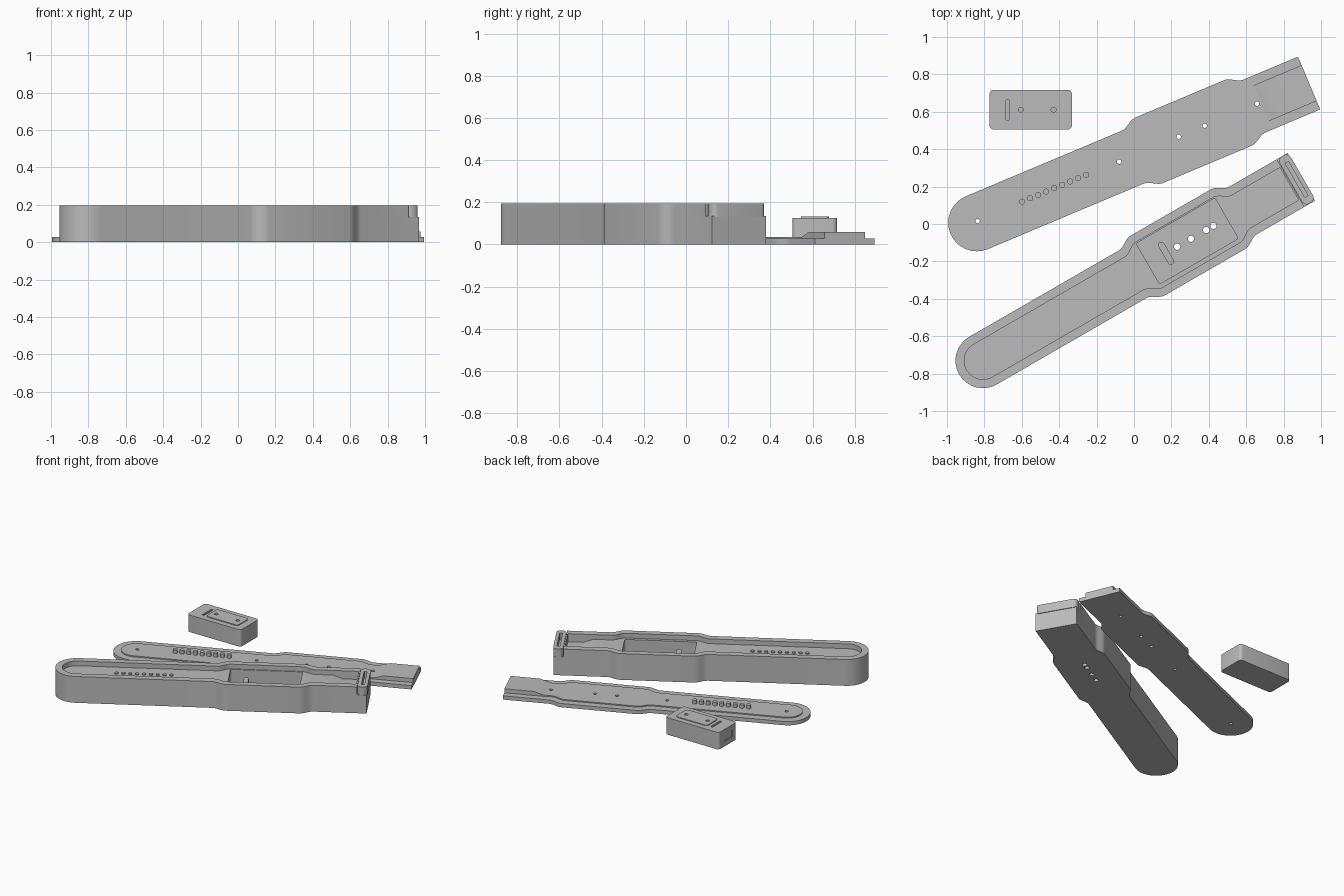
import bpy, bmesh, math
from mathutils import Matrix

if "Cube" in bpy.data.objects:
    bpy.data.objects.remove(bpy.data.objects["Cube"])

grey = bpy.data.materials.new("mould_grey")
grey.diffuse_color = (0.5, 0.5, 0.5, 1)
grey.use_nodes = True
grey.node_tree.nodes["Principled BSDF"].inputs["Base Color"].default_value = grey.diffuse_color


def slab(name, pts, z0, z1):
    """Extrude a closed outline from z0 to z1."""
    bm = bmesh.new()
    face = bm.faces.new([bm.verts.new((x, y, z0)) for x, y in pts])
    ext = bmesh.ops.extrude_face_region(bm, geom=[face])
    for v in ext["geom"]:
        if isinstance(v, bmesh.types.BMVert):
            v.co.z = z1
    bmesh.ops.recalc_face_normals(bm, faces=bm.faces)
    me = bpy.data.meshes.new(name)
    bm.to_mesh(me)
    bm.free()
    me.materials.append(grey)
    ob = bpy.data.objects.new(name, me)
    bpy.context.collection.objects.link(ob)
    return ob


def round_rect(x0, x1, y0, y1, r, n=5):
    pts = []
    for i, (cx, cy) in enumerate([(x1 - r, y1 - r), (x0 + r, y1 - r), (x0 + r, y0 + r), (x1 - r, y0 + r)]):
        for k in range(n + 1):
            a = math.pi / 2 * (i + k / n)
            pts.append((cx + r * math.cos(a), cy + r * math.sin(a)))
    return pts


def circle(x, y, r, n=16):
    return [(x + r * math.cos(2 * math.pi * k / n), y + r * math.sin(2 * math.pi * k / n)) for k in range(n)]


def strap(c, end, w, wb, b0, b1, ramp=0.09, n=6):
    """Strap outline: round start centred at c, bulge from b0 to b1, square end."""
    up = [(c - w * math.cos(a), w * math.sin(a)) for a in [math.pi / 2 * k / 8 for k in range(9)]]
    for start, wa, wz in ((b0, w, wb), (b1 - ramp, wb, w)):
        for k in range(n + 1):
            t = k / n
            up.append((start + ramp * t, wa + (wz - wa) * t * t * (3 - 2 * t)))
    up.append((end, w))
    return up + [(x, -y) for x, y in reversed(up) if y > 1e-6 and x > c - w + 1e-6]


def cut(ob, cutters):
    for c in cutters:
        m = ob.modifiers.new("cut", "BOOLEAN")
        m.operation, m.solver, m.object = "DIFFERENCE", "EXACT", c
        bpy.context.view_layer.objects.active = ob
        bpy.ops.object.modifier_apply(modifier=m.name)
        bpy.data.objects.remove(c)


def ramp_block(name, x0, x1, x2, hw, za, zb, zend):
    """Block whose one horizontal side slopes from za to zb between x0 and x1."""
    ob = slab(name, [(x0, za), (x1, zb), (x2, zb), (x2, zend), (x0, zend)], -hw, hw)
    ob.data.transform(Matrix.Rotation(math.pi / 2, 4, "X"))
    return ob


def place(parts, angle, v):
    """Shift to the strap axis, then turn about the centre."""
    m = Matrix.Rotation(math.radians(angle), 4, "Z") @ Matrix.Translation((0, v, 0))
    for p in parts:
        p.data.transform(m)


# lower mould: body with strap channel, deep pocket, drilled floor
base = slab("mould_base", strap(-1.065, 0.9, 0.147, 0.184, -0.14, 0.54), 0, 0.195)
cut(base, [
    slab("channel", strap(-1.065, 0.825, 0.1, 0.14, -0.13, 0.53), 0.16, 0.3),
    slab("pocket", round_rect(-0.042, 0.444, -0.117, 0.133, 0.01), 0.035, 0.3),
    ramp_block("end_floor", 0.64, 0.72, 0.826, 0.1, 0.165, 0.135, 0.3),
    slab("end_recess", [(0.835, -0.3), (1, -0.3), (1, 0.3), (0.835, 0.3)], 0.135, 0.3),
] + [slab("drill", circle(u, 0.008, 0.017), -0.1, 0.1) for u in (0.139, 0.224, 0.318, 0.363)])

# end bar with a thin buckle slot
end_bar = slab("end_bar", round_rect(0.837, 0.905, -0.145, 0.147, 0.028), 0.13, 0.195)
cut(end_bar, [slab("bar_slot", round_rect(0.862, 0.882, -0.105, 0.105, 0.004), 0.145, 0.3)])

# upright tab in the pocket
tab = slab("pocket_tab", round_rect(0.053, 0.088, -0.06, 0.075, 0.015), 0.03, 0.13)
base_parts = [base, end_bar, tab]

# row of low studs along the channel
for i in range(9):
    base_parts.append(slab("channel_stud", circle(-0.8 + i * 0.0464, 0, 0.013, 12), 0.155, 0.168))
place(base_parts, 30, -0.229)

# mould lid: plate, raised strap tongue, raised end block, vent holes
lid = slab("mould_lid", strap(-0.772, 1.155, 0.153, 0.19, 0.135, 0.835), 0, 0.028)
tongue = slab("lid_tongue", strap(-0.772, 1.0, 0.1, 0.14, 0.145, 0.825), 0.02, 0.036)
end_block = ramp_block("lid_end_block", 0.87, 0.955, 1.155, 0.104, 0.034, 0.058, 0.01)
for part in (lid, tongue):
    cut(part, [slab("vent", circle(u, 0.006, 0.012), -0.1, 0.2)
               for u in (-0.765, 0.056, 0.401, 0.552, 0.855)])
lid_parts = [lid, tongue, end_block]

# adjustment-hole pins
for i in range(9):
    lid_parts.append(slab("lid_pin", circle(-0.505 + i * 0.0464, 0.01, 0.016), 0.02, 0.062))
place(lid_parts, 22.8, 0.332)

# pocket insert with raised top panel, slot and two holes
insert = slab("insert_block", round_rect(-0.772, -0.332, 0.505, 0.717, 0.022), 0, 0.126)
panel = slab("insert_panel", round_rect(-0.645, -0.385, 0.545, 0.677, 0.02), 0.12, 0.132)
cut(insert, [slab("slot", round_rect(-0.684, -0.668, 0.555, 0.665, 0.004), 0.06, 0.2),
             slab("notch", round_rect(-0.79, -0.767, 0.56, 0.66, 0.004), 0.04, 0.085)])
for part in (insert, panel):
    cut(part, [slab("hole", circle(x, 0.611, 0.013), 0.06, 0.2) for x in (-0.605, -0.43)])

# smooth rounded walls, crisp edges
bpy.ops.object.select_all(action="DESELECT")
for ob in bpy.context.scene.objects:
    ob.select_set(True)
bpy.context.view_layer.objects.active = base
bpy.ops.object.shade_smooth_by_angle(angle=math.radians(30))
